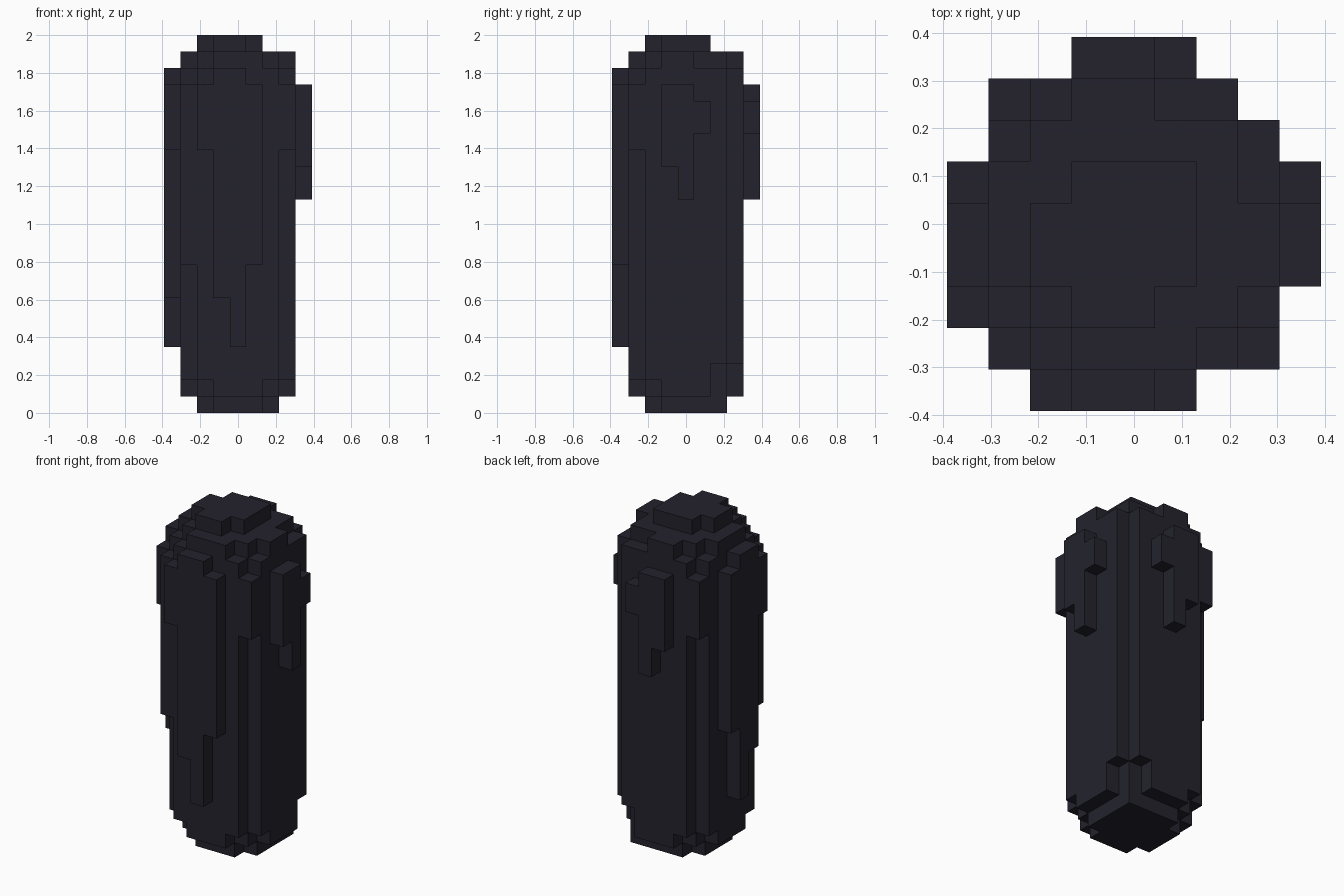
import bpy, bmesh, math
from mathutils import Vector

cube = bpy.data.objects.get("Cube")
if cube:
    bpy.data.objects.remove(cube)

S = 2 / 23  # block size: the model is 9 x 9 x 23 blocks

dark = bpy.data.materials.new("dark_slate")
dark.use_nodes = True
COLOUR = (0.017, 0.0165, 0.026, 1)
dark.diffuse_color = COLOUR
dark.node_tree.nodes["Principled BSDF"].inputs["Base Color"].default_value = COLOUR


def box(x, y, z):
    """Blocks in inclusive column and row ranges, from z[0] up to z[1]."""
    return {(i, j, k) for i in range(x[0], x[1] + 1)
            for j in range(y[0], y[1] + 1) for k in range(*z)}


def both(cells):
    """Add the copy mirrored across the x = y diagonal."""
    return cells | {(j, i, k) for i, j, k in cells}


def drips(row, spans):
    """Hanging strips on one side, keyed by column."""
    cells = set()
    for col, z in spans.items():
        cells |= box((col, col), (row, row), z)
    return cells


def swap(cells):
    return {(j, i, k) for i, j, k in cells}


# Main column with its uneven corner edges
column = box((2, 6), (2, 6), (1, 21))
column |= both(box((2, 6), (1, 1), (2, 21)))
column |= both(box((2, 5), (7, 7), (2, 21)))
column |= both(box((6, 6), (7, 7), (3, 21)))
column |= both(box((3, 5), (1, 1), (1, 2)) | box((3, 5), (7, 7), (1, 2)))
column |= box((1, 1), (1, 1), (9, 20))
column |= both(box((7, 7), (1, 1), (16, 20)))

# Stepped base
base = box((2, 6), (2, 6), (0, 1))
base -= box((2, 2), (2, 2), (0, 1)) | both(box((6, 6), (2, 2), (0, 1)))

# Shoulder and top cap
shoulder = box((2, 6), (2, 6), (21, 22))
shoulder |= both(box((3, 5), (1, 1), (21, 22)) | box((3, 4), (7, 7), (21, 22)))
cap = box((3, 5), (3, 5), (22, 23)) | both(box((3, 4), (2, 2), (22, 23)))

# Long drips on the front and -x side, short drips on the back and +x side
front_drips = drips(0, {2: (16, 20), 3: (7, 21), 4: (4, 21), 5: (9, 20)})
back_drips = drips(8, {3: (15, 20), 4: (13, 20), 5: (17, 19)})

parts = {
    "main_column": column,
    "stepped_base": base,
    "shoulder": shoulder,
    "top_cap": cap,
    "front_drips": front_drips,
    "right_drips": swap(front_drips),
    "back_drips": back_drips,
    "left_drips": swap(back_drips),
}
solid = set().union(*parts.values())


def build(name, cells):
    """Skin the exposed block sides and merge them into large flat faces."""
    bm = bmesh.new()
    verts = {}

    def vert(p):
        if p not in verts:
            verts[p] = bm.verts.new(((p[0] - 4.5) * S, (p[1] - 4.5) * S, p[2] * S))
        return verts[p]

    for cell in sorted(cells):
        for axis in range(3):
            for side in (0, 1):
                near = list(cell)
                near[axis] += 2 * side - 1
                if tuple(near) in solid:
                    continue
                u, v = (axis + 1) % 3, (axis + 2) % 3
                loop = []
                for du, dv in ((0, 0), (1, 0), (1, 1), (0, 1)):
                    p = list(cell)
                    p[axis] += side
                    p[u] += du
                    p[v] += dv
                    loop.append(vert(tuple(p)))
                bm.faces.new(loop if side else loop[::-1])
    bmesh.ops.dissolve_limit(bm, angle_limit=math.radians(1),
                             verts=bm.verts[:], edges=bm.edges[:])
    mesh = bpy.data.meshes.new(name)
    bm.to_mesh(mesh)
    bm.free()
    mesh.materials.append(dark)
    bpy.context.collection.objects.link(bpy.data.objects.new(name, mesh))


for part, cells in parts.items():
    build(part, cells)
